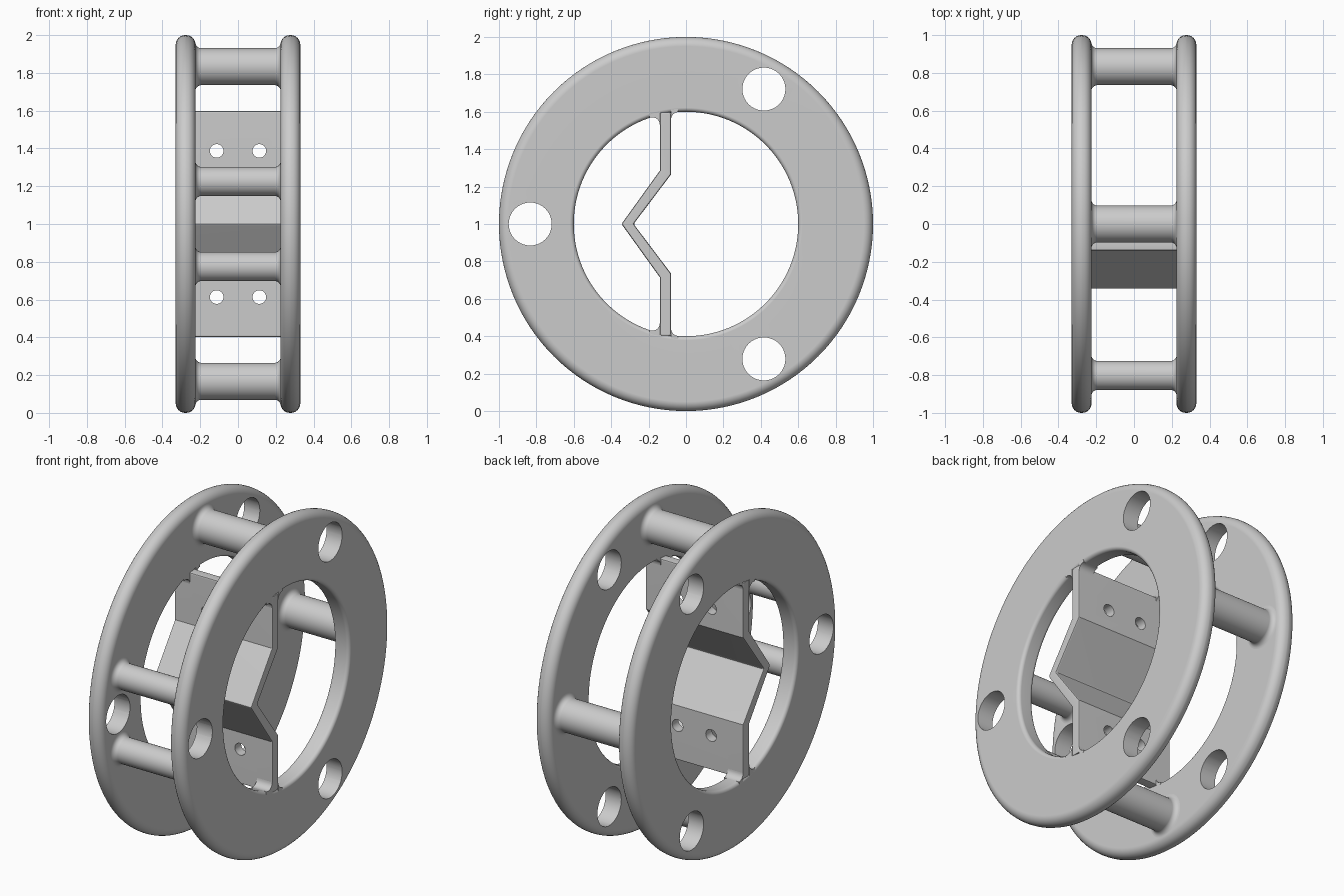
import bpy, bmesh, math
from math import sin, cos, pi
from mathutils import Vector

if "Cube" in bpy.data.objects:
    bpy.data.objects.remove(bpy.data.objects["Cube"])

grey = bpy.data.materials.new("light grey")
grey.use_nodes = True
GREY = (0.6, 0.6, 0.6, 1)
grey.diffuse_color = GREY
grey.node_tree.nodes["Principled BSDF"].inputs["Base Color"].default_value = GREY

FACE, INNER = 0.33, 0.225      # outer and inner faces of each ring along x
HOLE = 0.6                     # radius of the central opening
ORBIT = 0.833                  # radius on which rods and holes sit


def make_object(name, bm):
    bmesh.ops.recalc_face_normals(bm, faces=bm.faces)
    mesh = bpy.data.meshes.new(name)
    bm.to_mesh(mesh)
    bm.free()
    obj = bpy.data.objects.new(name, mesh)
    mesh.materials.append(grey)
    bpy.context.collection.objects.link(obj)
    return obj


def activate(obj):
    bpy.ops.object.select_all(action='DESELECT')
    obj.select_set(True)
    bpy.context.view_layer.objects.active = obj


def finish(obj):
    activate(obj)
    bpy.ops.object.shade_smooth_by_angle(angle=math.radians(32))
    mod = obj.modifiers.new("even shading", 'WEIGHTED_NORMAL')
    mod.keep_sharp = True


def lathe(name, profile, centre, steps, closed):
    """Revolve (x, radius) points about an x axis through centre (y, z)."""
    bm = bmesh.new()
    rows = []
    for i in range(steps):
        a = 2 * pi * i / steps
        rows.append([bm.verts.new((x, centre[0] + r * cos(a), centre[1] + r * sin(a)))
                     for x, r in profile])
    n = len(profile)
    for i in range(steps):
        a, b = rows[i], rows[(i + 1) % steps]
        for j in range(n if closed else n - 1):
            k = (j + 1) % n
            bm.faces.new((a[j], a[k], b[k], b[j]))
    return make_object(name, bm)


def prism(name, outline, x0, x1):
    """Extrude a (y, z) outline along x."""
    bm = bmesh.new()
    face = bm.faces.new([bm.verts.new((x0, y, z)) for y, z in outline])
    made = bmesh.ops.extrude_face_region(bm, geom=[face])["geom"]
    bmesh.ops.translate(bm, vec=(x1 - x0, 0, 0),
                        verts=[v for v in made if isinstance(v, bmesh.types.BMVert)])
    return make_object(name, bm)


def arc(cx, cy, r, start, end, steps=6):
    angles = [math.radians(start + (end - start) * i / steps) for i in range(steps + 1)]
    return [(cx + r * cos(a), cy + r * sin(a)) for a in angles]


def polar(angle):
    a = math.radians(angle)
    return ORBIT * cos(a), 1 + ORBIT * sin(a)


def drill(obj, centres, radius, axis):
    """Cut round holes through obj along the x or y axis."""
    bm = bmesh.new()
    for c in centres:
        made = bmesh.ops.create_cone(bm, cap_ends=True, segments=40, radius1=radius,
                                     radius2=radius, depth=1)["verts"]
        turn = Vector((0, 0, 1)).rotation_difference(axis).to_matrix()
        bmesh.ops.rotate(bm, verts=made, cent=(0, 0, 0), matrix=turn)
        bmesh.ops.translate(bm, verts=made, vec=c)
    cutter = make_object("drill_cutter", bm)
    cutter.hide_render = True
    mod = obj.modifiers.new("holes", 'BOOLEAN')
    mod.operation, mod.solver, mod.object = 'DIFFERENCE', 'EXACT', cutter
    activate(obj)
    bpy.ops.object.modifier_apply(modifier=mod.name)
    bpy.data.objects.remove(cutter)


# Side rings with rounded rims and three holes each
big, small = 0.05, 0.022
ring_profile = (arc(FACE - big, 1 - big, big, 0, 90) +
                arc(INNER + big, 1 - big, big, 90, 180) +
                arc(INNER + small, HOLE + small, small, 180, 270, 4) +
                arc(FACE - small, HOLE + small, small, 270, 360, 4))
for side, sign in (("left", 1), ("right", -1)):
    ring = lathe(side + "_ring", [(sign * x, r) for x, r in ring_profile], (0, 1), 128, True)
    drill(ring, [(0, *polar(a)) for a in (60, 180, 300)], 0.115, Vector((1, 0, 0)))
    finish(ring)

# Cross rods flaring into the rings
flare = 0.03
rods = (("top_rod", 90, 0.098), ("bottom_rod", 270, 0.098), ("back_rod", 0, 0.098),
        ("upper_front_rod", 164.3, 0.077), ("lower_front_rod", 195.7, 0.077))
for name, angle, radius in rods:
    end = arc(INNER - flare, radius + flare, flare, 270, 360)
    profile = [(-x, r) for x, r in reversed(end)] + end
    finish(lathe(name, profile, polar(angle), 48, False))

# Bent plate spanning the opening, with a V fold towards the front
front = [(-0.14, 1.598), (-0.14, 1.285), (-0.345, 1.0), (-0.14, 0.715), (-0.14, 0.402)]
back = [(-0.08, 0.402), (-0.08, 0.735), (-0.28, 1.0), (-0.08, 1.265), (-0.08, 1.598)]
plate = prism("bent_plate", front + back, -FACE, FACE)
bevel = plate.modifiers.new("soft edges", 'BEVEL')
bevel.width, bevel.segments = 0.01, 2
bevel.limit_method, bevel.angle_limit = 'ANGLE', math.radians(50)
activate(plate)
bpy.ops.object.modifier_apply(modifier=bevel.name)
drill(plate, [(x, 0, z) for x in (-0.113, 0.113) for z in (0.613, 1.387)],
      0.036, Vector((0, 1, 0)))
finish(plate)

# Fillets where the plate meets the ring openings
f = 0.04
for face_name, y0, way in (("front", -0.14, -1), ("back", -0.08, 1)):
    cy = y0 + way * f
    cz = math.sqrt((HOLE - f) ** 2 - cy ** 2)
    tangent = math.degrees(math.atan2(cz, cy))
    curve = arc(cy, cz, f, 180 if way > 0 else 0, tangent, 8)
    reach = (HOLE + 0.03) / HOLE
    outline = curve + [(curve[-1][0] * reach, curve[-1][1] * reach), (y0, HOLE * reach)]
    for level, up in (("upper", 1), ("lower", -1)):
        for side, sign in (("left", 1), ("right", -1)):
            finish(prism(f"{side}_{level}_{face_name}_fillet",
                         [(y, 1 + up * z) for y, z in outline],
                         sign * (INNER + 0.001), sign * (FACE - 0.001)))
